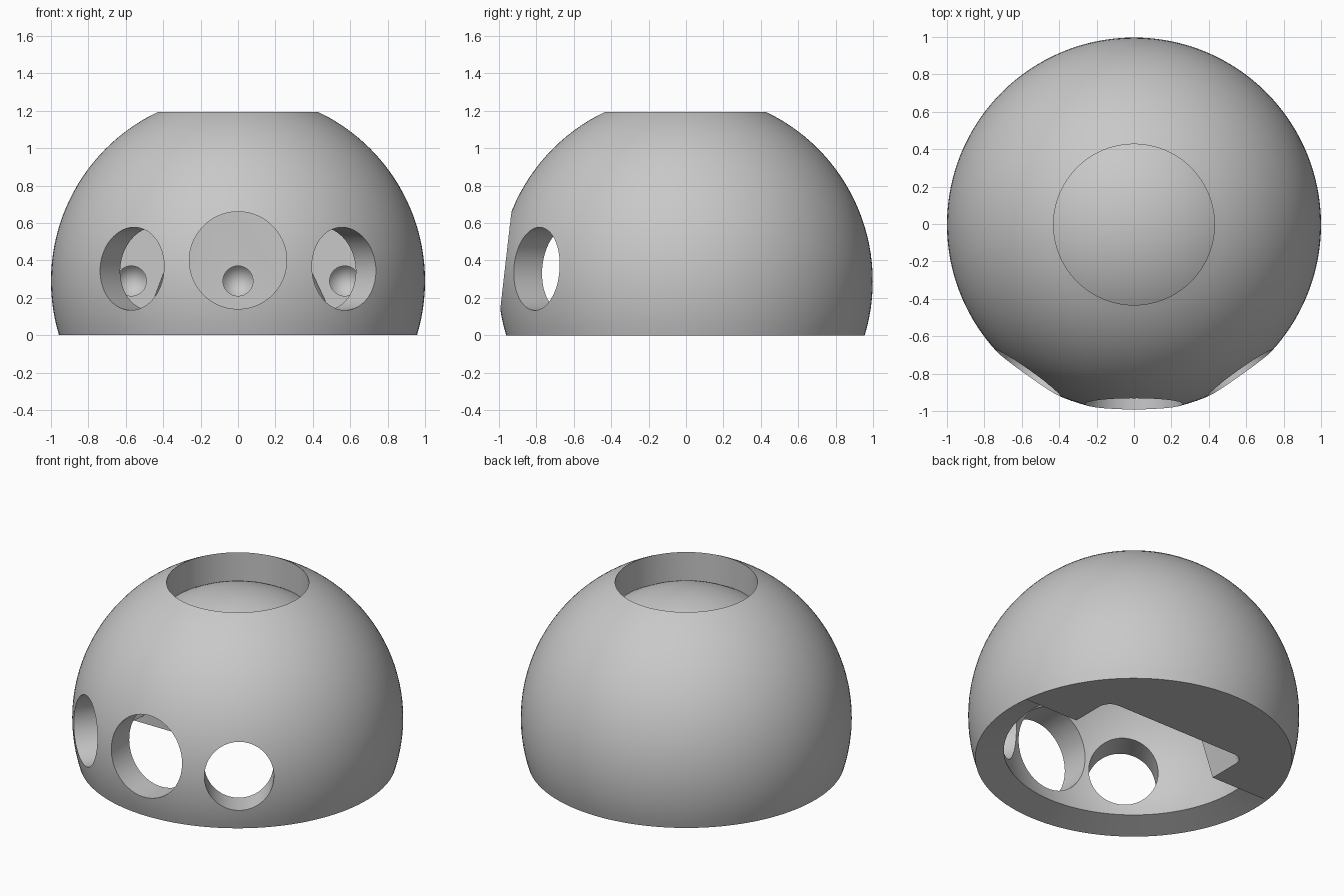
import bpy, bmesh, math
from mathutils import Matrix, Vector

old = bpy.data.objects.get("Cube")
if old:
    bpy.data.objects.remove(old, do_unlink=True)

CENTER_Z = 0.29      # height of the sphere centre
FLOOR = 0.83         # radius of the domed pocket floor
INNER = 0.82         # radius of the hollow
WALL_Y = 0.12        # front of the solid rear half
RECESS_Y = 0.42      # back of the central recess

grey = bpy.data.materials.new("plain grey")
grey.use_nodes = True
grey.diffuse_color = (0.58, 0.58, 0.58, 1)
grey.node_tree.nodes["Principled BSDF"].inputs["Base Color"].default_value = (0.58, 0.58, 0.58, 1)


def make(name, bm):
    bmesh.ops.recalc_face_normals(bm, faces=bm.faces)
    mesh = bpy.data.meshes.new(name)
    bm.to_mesh(mesh)
    bm.free()
    mesh.materials.append(grey)
    obj = bpy.data.objects.new(name, mesh)
    bpy.context.collection.objects.link(obj)
    return obj


def sphere(name, radius):
    bm = bmesh.new()
    bmesh.ops.create_uvsphere(bm, u_segments=128, v_segments=64, radius=radius,
                              matrix=Matrix.Translation((0, 0, CENTER_Z)))
    return make(name, bm)


def box(name, low, high):
    low, high = Vector(low), Vector(high)
    bm = bmesh.new()
    bmesh.ops.create_cube(bm, size=1, matrix=Matrix.Translation((low + high) / 2)
                          @ Matrix.Diagonal((*(high - low), 1)))
    return make(name, bm)


def cylinder(name, start, end, radius, tip=0, end_radius=None, stretch_z=1):
    """Rod or cone between two points, optionally with a pointed tip or an oval section."""
    start, end = Vector(start), Vector(end)
    axis = end - start
    middle = Matrix.Translation((start + end) / 2)
    turn = axis.to_track_quat('Z', 'Y').to_matrix().to_4x4()
    bm = bmesh.new()
    bmesh.ops.create_cone(bm, cap_ends=True, segments=96, radius1=radius,
                          radius2=radius if end_radius is None else end_radius,
                          depth=axis.length,
                          matrix=middle @ Matrix.Diagonal((1, 1, stretch_z, 1)) @ turn)
    if tip:
        cap = max((f for f in bm.faces if len(f.verts) > 4),
                  key=lambda f: f.calc_center_median().dot(axis))
        fan = bmesh.ops.poke(bm, faces=[cap])
        fan["verts"][0].co += axis.normalized() * tip
    return make(name, bm)


def combine(target, cutter, operation='DIFFERENCE'):
    cutter.hide_render = True
    mod = target.modifiers.new("cut", 'BOOLEAN')
    mod.operation, mod.solver, mod.object = operation, 'EXACT', cutter
    bpy.context.view_layer.objects.active = target
    bpy.ops.object.modifier_apply(modifier=mod.name)
    bpy.data.objects.remove(cutter, do_unlink=True)


# Outer ball, cut flat underneath
shell = sphere("domed_housing", 1.0)
combine(shell, box("base_cutter", (-2, -2, -2), (2, 2, 0)))

# Round pocket on top with a thin domed floor
pocket = cylinder("pocket_cutter", (0, 0, 0.7), (0, 0, 1.6), 0.43)
combine(pocket, sphere("pocket_floor", FLOOR))
combine(shell, pocket)

# Hollow front half, open underneath, with a rim that slopes toward the ball centre
cavity = sphere("cavity_cutter", INNER)
slope = 0.955 / CENTER_Z
combine(cavity, cylinder("rim_cutter", (0, 0, -0.1), (0, 0, CENTER_Z - 0.02),
                         slope * (CENTER_Z + 0.1), end_radius=slope * 0.02), 'UNION')
combine(cavity, box("cavity_limit", (-2, -2, -0.3), (2, WALL_Y, 1.5)), 'INTERSECT')
combine(shell, cavity)

# Tapered recess with rounded rear corners in the inner wall
bm = bmesh.new()
rings = []
for z, left, right in ((-0.1, 0.6, 0.56), (0.75, 0.2, 0.24)):
    r = 0.08
    outline = [(left, -0.2)]
    for side, half, first in ((1, left, 0), (-1, right, 90)):
        for step in range(7):
            a = math.radians(first + step * 15)
            outline.append((side * (half - r) + r * math.cos(a), RECESS_Y - r + r * math.sin(a)))
    outline.append((-right, -0.2))
    rings.append([bm.verts.new((x, y, z)) for x, y in outline])
low, high = rings
bm.faces.new(low)
bm.faces.new(high)
for i in range(len(low)):
    j = (i + 1) % len(low)
    bm.faces.new((low[i], low[j], high[j], high[i]))
combine(shell, make("recess_cutter", bm))

# Large centre opening and two angled, slightly oval side openings
combine(shell, cylinder("front_opening", (0, -0.55, 0.4), (0, -1.3, 0.4), 0.26))
for side in (-1, 1):
    angle = math.radians(35.5)
    d = Vector((side * math.sin(angle), -math.cos(angle), 0))
    lift = Vector((0, 0, 0.355))
    combine(shell, cylinder("side_opening", d * 0.5 + lift, d * 1.3 + lift, 0.21, stretch_z=1.055))

# Three blind drilled holes with pointed ends
for x, y in ((-0.57, WALL_Y), (0, RECESS_Y), (0.57, WALL_Y)):
    combine(shell, cylinder("drilled_hole", (x, y - 0.1, CENTER_Z), (x, y + 0.1, CENTER_Z), 0.08, 0.1))

# Centre the housing front to back and shade it
shell.data.transform(Matrix.Translation((0, -0.003, 0)))
bpy.ops.object.select_all(action='DESELECT')
shell.select_set(True)
bpy.context.view_layer.objects.active = shell
bpy.ops.object.shade_smooth_by_angle(angle=math.radians(15))
